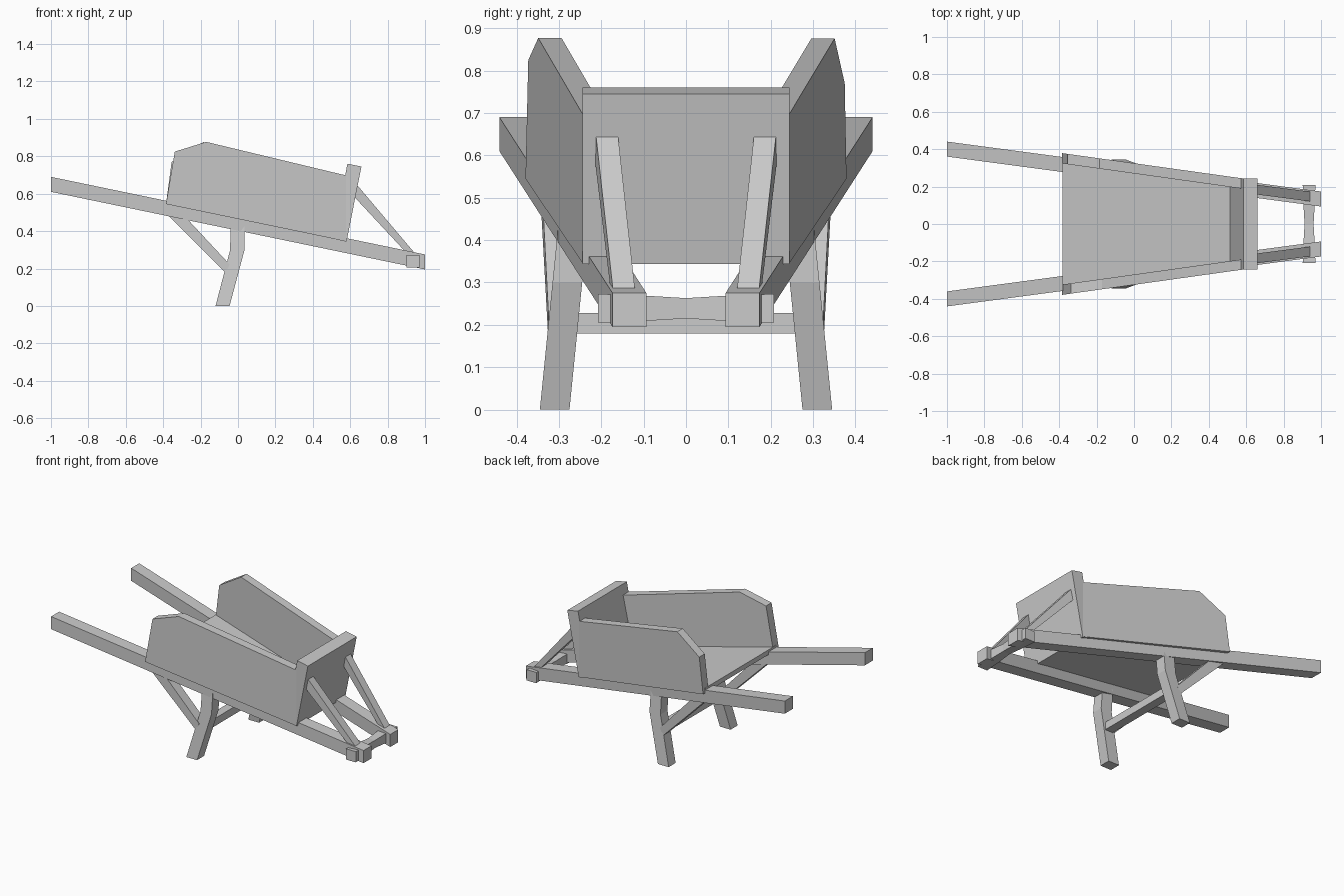
import bpy
import bmesh

cube = bpy.data.objects.get("Cube")
if cube:
    bpy.data.objects.remove(cube)

GREY = (0.6, 0.6, 0.6, 1)
wood = bpy.data.materials.new("plain grey wood")
wood.use_nodes = True
wood.diffuse_color = GREY
wood.node_tree.nodes["Principled BSDF"].inputs["Base Color"].default_value = GREY


def loft(name, rings):
    """Join matching rings of points into one closed solid."""
    bm = bmesh.new()
    loops = [[bm.verts.new(p) for p in ring] for ring in rings]
    for a, b in zip(loops, loops[1:]):
        for i in range(len(a)):
            j = (i + 1) % len(a)
            bm.faces.new((a[i], a[j], b[j], b[i]))
    bm.faces.new(loops[0])
    bm.faces.new(loops[-1])
    bmesh.ops.recalc_face_normals(bm, faces=bm.faces)
    mesh = bpy.data.meshes.new(name)
    bm.to_mesh(mesh)
    bm.free()
    mesh.materials.append(wood)
    obj = bpy.data.objects.new(name, mesh)
    bpy.context.collection.objects.link(obj)


def side_part(name, profile, inner, outer, side):
    """Side profile (x, z) given thickness between two y rules."""
    loft(name, [[(x, side * rule(x, z), z) for x, z in profile]
                for rule in (inner, outer)])


def centre_part(name, profile, half):
    loft(name, [[(x, s * half(x, z), z) for x, z in profile] for s in (-1, 1)])


def rail_y(x):
    return 0.267 - 0.1335 * x


def panel_y(x):
    return 0.325 - 0.14 * x


def bed_z(x):
    return 0.465 - 0.207 * x


def leg_y(z):
    return 0.31 - 0.1 * z


# Parts that come in pairs
for side, label in ((1, "back"), (-1, "front")):
    # Long handle rail
    side_part("rail_" + label,
              [(-1, 0.61), (-1, 0.69), (1, 0.275), (1, 0.195)],
              lambda x, z: rail_y(x) - 0.04, lambda x, z: rail_y(x) + 0.04, side)

    # Side board of the tray; the two rear corners are cut differently
    rear = [(-0.355, 0.77), (-0.185, 0.876)] if side > 0 else [(-0.338, 0.825), (-0.17, 0.877)]
    side_part("side_board_" + label,
              [(-0.385, bed_z(-0.385))] + rear
              + [(0.555, 0.703), (0.645, 0.685), (0.578, bed_z(0.578))],
              lambda x, z: panel_y(x) - 0.055, lambda x, z: panel_y(x), side)

    # Slanted strut in front of the tray
    side_part("strut_" + label,
              [(0.62, 0.585), (0.638, 0.645), (0.947, 0.28), (0.904, 0.28)],
              lambda x, z: 0.16 - 0.13 * (x - 0.64),
              lambda x, z: 0.212 - 0.13 * (x - 0.64), side)

    # Bent leg
    side_part("leg_" + label,
              [(-0.04, 0.44), (0.035, 0.44), (0.035, 0.3), (-0.045, 0), (-0.12, 0), (-0.042, 0.3)],
              lambda x, z: leg_y(z) - 0.035, lambda x, z: leg_y(z) + 0.035, side)

    # Diagonal brace from leg to rail
    side_part("leg_brace_" + label,
              [(-0.385, 0.495), (-0.29, 0.485), (-0.045, 0.222), (-0.065, 0.175)],
              lambda x, z: 0.26 - 0.055 * x, lambda x, z: 0.322 - 0.055 * x, side)

# Tray floor
centre_part("tray_floor",
            [(x, bed_z(x) + dz) for x, dz in ((-0.383, 0), (-0.383, 0.03), (0.56, 0.03), (0.56, 0))],
            lambda x, z: panel_y(x) - 0.02)

# Tilted front board of the tray
centre_part("tray_front_board",
            [(0.507, 0.36), (0.585, 0.76), (0.66, 0.745), (0.58, 0.343)],
            lambda x, z: 0.244)

# Bar joining the legs
centre_part("leg_crossbar",
            [(-0.06, 0.18), (-0.06, 0.228), (-0.005, 0.228), (-0.005, 0.18)],
            lambda x, z: 0.27)

# Axle, thinner in the middle
loft("axle", [[(0.936 + sx * r, y, 0.239 + sz * r)
               for sx, sz in ((-1, -1), (1, -1), (1, 1), (-1, 1))]
              for y, r in ((-0.208, 0.034), (-0.1, 0.03), (0, 0.024), (0.1, 0.03), (0.208, 0.034))])
